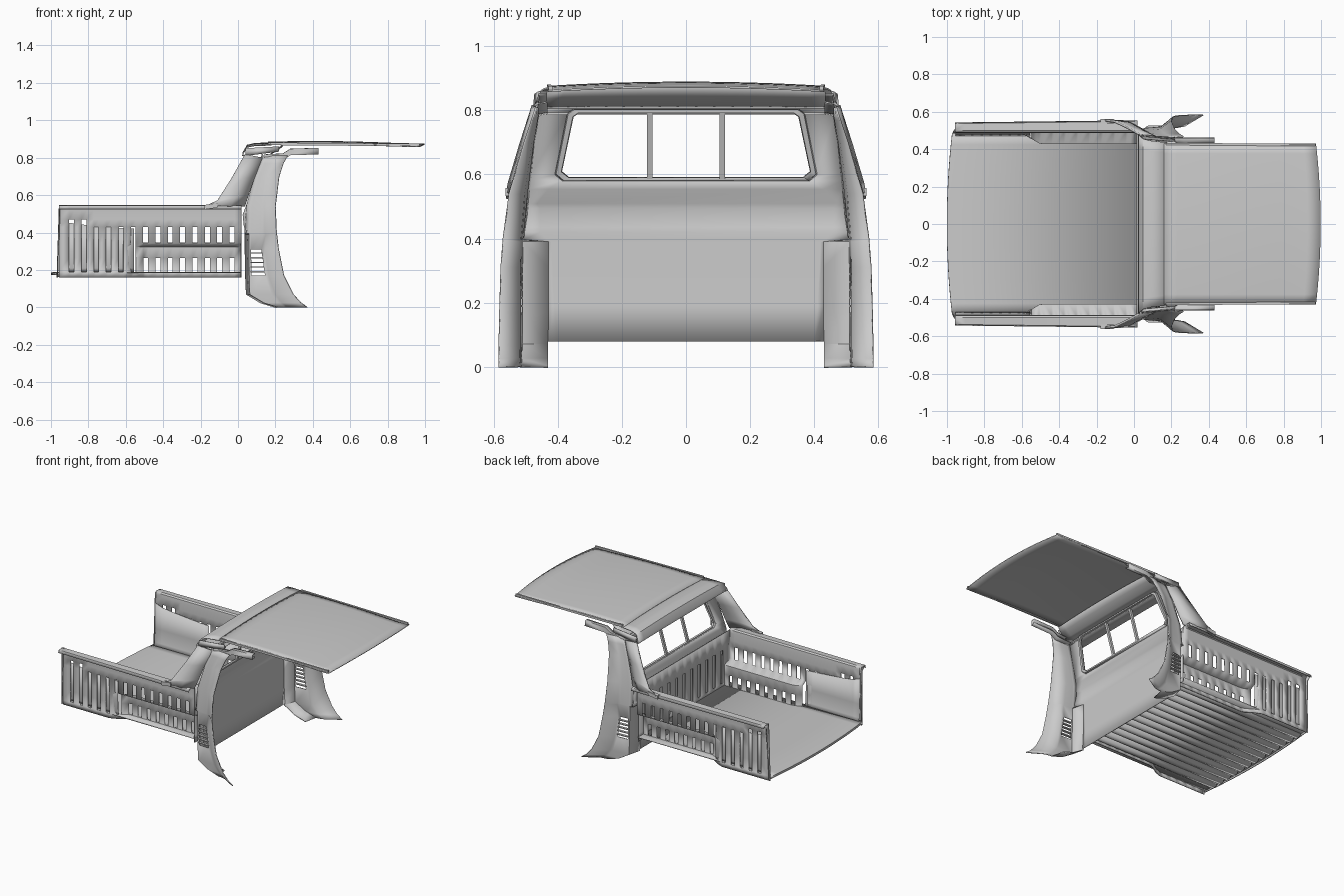
import bpy, bmesh, math


def finish(ob, thick, mirror, angle=35):
    if thick:
        s = ob.modifiers.new("thickness", 'SOLIDIFY')
        s.thickness, s.offset = thick, 0
    if mirror:
        m = ob.modifiers.new("mirror", 'MIRROR')
        m.use_axis = (False, True, False)
        m.use_mirror_merge = False
    bpy.ops.object.select_all(action='DESELECT')
    ob.select_set(True)
    bpy.context.view_layer.objects.active = ob
    bpy.ops.object.shade_smooth_by_angle(angle=math.radians(angle))
    return ob


def mesh(name, verts, faces, thick=0.006, mirror=False, angle=35):
    me = bpy.data.meshes.new(name)
    me.from_pydata(verts, [], faces)
    bm = bmesh.new()
    bm.from_mesh(me)
    loose = [v for v in bm.verts if not v.link_faces]
    bmesh.ops.delete(bm, geom=loose, context='VERTS')
    bmesh.ops.recalc_face_normals(bm, faces=bm.faces)
    bm.to_mesh(me)
    bm.free()
    ob = bpy.data.objects.new(name, me)
    bpy.context.collection.objects.link(ob)
    return finish(ob, thick, mirror, angle)


def sheet(name, rows, hole=lambda r, c: False, **kw):
    """Grid surface through rows of points, leaving out cells where hole() is true."""
    n = len(rows[0])
    faces = [(r * n + c, r * n + c + 1, (r + 1) * n + c + 1, (r + 1) * n + c)
             for r in range(len(rows) - 1) for c in range(n - 1) if not hole(r, c)]
    return mesh(name, [p for row in rows for p in row], faces, **kw)


def bar(name, a, b, wx, wy, wz, mirror=False):
    """Box swept from a to b with given half sizes, along x or z."""
    along_x = abs(b[0] - a[0]) >= abs(b[2] - a[2])
    v = []
    for p in (a, b):
        for s, t in ((-1, -1), (1, -1), (1, 1), (-1, 1)):
            d = (0, s * wy, t * wz) if along_x else (s * wx, t * wy, 0)
            v.append(tuple(p[i] + d[i] for i in range(3)))
    f = [(0, 1, 2, 3), (4, 5, 6, 7)] + [(i, (i + 1) % 4, (i + 1) % 4 + 4, i + 4) for i in range(4)]
    return mesh(name, v, f, thick=0, mirror=mirror)


# Slotted bed side with wheel-well bulge and rolled top rail
def side_y(x, z):
    bulge = min(1, max(0, (x + 0.6) / 0.1)) if z < 0.335 else 0
    return 0.49 - 0.06 * bulge


xs = [-0.958]
for i in range(14):
    c = -0.89 + 0.066 * i
    xs += [c - 0.013, c + 0.013]
xs.append(0.02)
zs = [0.16, 0.19, 0.265, 0.325, 0.345, 0.43, 0.47, 0.52]


def side_hole(r, c):
    if c % 2 == 0:
        return False
    return 1 <= r <= (5 if c < 4 else 4) if c < 12 else r in (1, 4)


rows = [[(x, side_y(x, z), z) for x in xs] for z in zs]
for inner, z in ((0.492, 0.537), (0.5, 0.543)):
    rows.append([(x, inner, z) for x in xs])
for base, z in ((0.535, 0.541), (0.54, 0.525)):
    rows.append([(x, base + 0.012 * (x + 0.96), z) for x in xs])
sheet("bed_side", rows, side_hole, mirror=True)

# Smooth inner panel behind the tall slots, sagging along its top edge
rows = []
for i in range(9):
    u = i / 8
    x = -0.955 + 0.40 * u
    top = 0.47 - 0.05 * math.sqrt(u)
    rows.append([(x, 0.47, 0.187), (x, 0.479, 0.21), (x, 0.482, 0.3), (x, 0.485, top)])
sheet("bed_inner_panel", rows, thick=0.003, mirror=True)

# Flared rail end beside the cab, and rear corner post
bar("rail_end_cap", (-0.18, 0.548, 0.535), (-0.11, 0.55, 0.545), 0.02, 0.012, 0.012, True)
sheet("bed_corner_post", [[(-0.955 - 0.012 * t, 0.485, 0.54 - 0.38 * t),
                           (-0.953 - 0.012 * t, w, 0.54 - 0.38 * t)]
                          for t, w in ((0, 0.54), (0.07, 0.51), (0.5, 0.5), (1, 0.495))], mirror=True)

# Bed front wall with upright slots
ys = [-0.485]
for i in range(11):
    c = -0.4 + 0.08 * i
    ys += [c - 0.014, c + 0.014]
ys.append(0.485)
sheet("bed_front_wall", [[(0.016, y, z) for y in ys] for z in (0.16, 0.21, 0.43, 0.54)],
      lambda r, c: r == 1 and c % 2 == 1, thick=0.004)

# Bed floor with bowed rear lip
rows = []
for i in range(17):
    y = -0.485 + 0.97 * i / 16
    rear = -0.998 + 0.028 * (y / 0.485) ** 2
    rows.append([(rear, y, 0.172), (rear, y, 0.185), (-0.95, y, 0.187), (0.02, y, 0.187)])
sheet("bed_floor", rows)

# Lengthwise ribs under the floor
prof = []
for i in range(13):
    y = -0.43 + 0.86 * i / 13
    prof += [(y, 0.18), (y + 0.018, 0.18), (y + 0.026, 0.162), (y + 0.058, 0.162)]
prof.append((0.43, 0.18))
sheet("floor_ribs", [[(x, y, z) for y, z in prof] for x in (-0.965, 0.02)], thick=0.002)

# Cab rear panel: lower panel, shallow recess, shelf, window surround (z, x, half width, inner)
levels = [(0.08, 0.045, 0.43, 0.40), (0.19, 0.04, 0.43, 0.41), (0.39, 0.038, 0.43, 0.42),
          (0.395, 0.038, 0.51, 0.43), (0.42, 0.038, 0.507, 0.455), (0.435, 0.034, 0.503, 0.455),
          (0.495, 0.028, 0.495, 0.455), (0.51, 0.034, 0.493, 0.465), (0.555, 0.05, 0.49, 0.43),
          (0.582, 0.058, 0.487, 0.385), (0.60, 0.062, 0.484, 0.405), (0.785, 0.122, 0.462, 0.37),
          (0.80, 0.125, 0.46, 0.35), (0.82, 0.13, 0.458, 0.34)]
rows = []
for i, (z, x, w, n) in enumerate(levels):
    xo = x + 0.012 * (4 <= i <= 7)
    rows.append([(xo, -w, z), (x, -n, z), (x, n, z), (xo, w, z)])
sheet("cab_rear_panel", rows, lambda r, c: c == 1 and 9 <= r <= 11)

# Rear window frame ring, dividers and pane edges
outer = [(0.385, 0.58), (0.408, 0.60), (0.37, 0.79), (0.352, 0.803)]
ring = outer + [(-y, z) for y, z in reversed(outer)]
loops = []
for scale, push in ((1.0, 0.0), (0.99, 0.014), (0.955, 0.014), (0.95, 0.0)):
    loop = [(0.058 + (z - 0.58) * 0.31 + push, y * scale, 0.69 + (z - 0.69) * (2 * scale - 1))
            for y, z in ring]
    loops.append(loop + loop[:1])
sheet("rear_window_frame", loops, thick=0.003)
bar("window_divider", (0.065, 0.113, 0.585), (0.127, 0.113, 0.795), 0.008, 0.008, 0, True)

# Cab corner trim: rear face, side face with vent opening, flare into a foot
pillar = [(0.0, .20, .43, .27, .52, .37, .583), (0.025, .12, .43, .235, .518, .335, .583),
          (0.07, .045, .43, .20, .517, .295, .582), (0.17, .042, .43, .165, .517, .245, .58),
          (0.31, .04, .43, .145, .516, .217, .576), (0.39, .04, .43, .15, .515, .207, .57),
          (0.395, .04, .505, .145, .515, .206, .57), (0.54, .045, .49, .14, .503, .2, .55),
          (0.7, .09, .474, .16, .48, .22, .503), (0.77, .12, .463, .19, .466, .243, .48),
          (0.81, .13, .455, .21, .458, .265, .467)]
rows = []
for z, a, b, c, d, e, f in pillar:
    corner = d - 0.004 if z < 0.5 else (b + d) / 2
    rows.append([(a, b, z), (a + 0.02, corner, z), (a + 0.03, corner, z), (c - 0.02, d, z),
                 (c, d + 0.003, z), (e, f, z)])
sheet("cab_corner_trim", rows, lambda r, c: r == 3 and c == 2, mirror=True)

# Slats across the vent opening
for i in range(5):
    z = 0.19 + 0.025 * i
    bar("vent_slat", (0.068, 0.517, z), (0.148 - 0.004 * i, 0.52, z), 0, 0.008, 0.003, True)

# Sloping side buttress from bed rail to roof
sheet("side_buttress", [[(-.17, .555, .543), (-.04, .548, .54), (.035, .51, .54)],
                        [(-.11, .55, .572), (-.02, .535, .585), (.055, .495, .60)],
                        [(-.035, .515, .69), (.025, .505, .69), (.09, .478, .70)],
                        [(.035, .475, .815), (.075, .472, .81), (.13, .457, .80)]],
      thick=0.012, mirror=True)


def crowned(profile, crown):
    """Cross-cab strip through (x, z, half width) points, arched by crown(z)."""
    return [[(x, w * t / 8, z + crown(z) * (1 - (t / 8) ** 2)) for t in range(-8, 9)]
            for x, z, w in profile]


# Roof header wrapping over the rear window, and the headliner inside it
sheet("roof_header", crowned([(.13, .789, .46), (.06, .804, .475), (.025, .811, .478),
                              (.028, .824, .472), (.05, .857, .455), (.09, .865, .445),
                              (.18, .868, .435)], lambda z: max(0, (z - 0.79) / 7)))
sheet("headliner_edge", crowned([(.128, .806, .455), (.17, .815, .453), (.21, .838, .445),
                                 (.24, .862, .43)], lambda z: max(0, (z - 0.80) / 5)), thick=0.003)

# Crowned roof skin with bowed front edge
rows = []
for i in range(13):
    u = i / 12
    rows.append([(0.16 + u * (0.838 - 0.025 * (t / 8) ** 2), 0.43 * t / 8,
                  0.866 + 0.013 * (1 - (t / 8) ** 2) + 0.008 * math.sin(math.pi * min(1, u + 0.15))
                  - 0.006 * u * u) for t in range(-8, 9)])
sheet("roof_skin", rows, thick=0.006)
bar("roof_gutter", (0.17, 0.428, 0.874), (0.97, 0.422, 0.868), 0, 0.006, 0.007, True)

# Stepped header side rails above the doors
sheet("door_header_rail", [[(.04, .455, .825), (.04, .475, .812), (.04, .47, .85)],
                           [(.22, .44, .84), (.22, .462, .835), (.22, .455, .86)]], mirror=True)
sheet("door_header_tip", [[(x, .433, zl + .006), (x, .46, zl), (x, .458, zl + h), (x, .433, zl + h)]
                          for x, zl, h in ((.14, .785, .03), (.24, .79, .03), (.28, .815, .03), (.43, .82, .03))],
      mirror=True)
